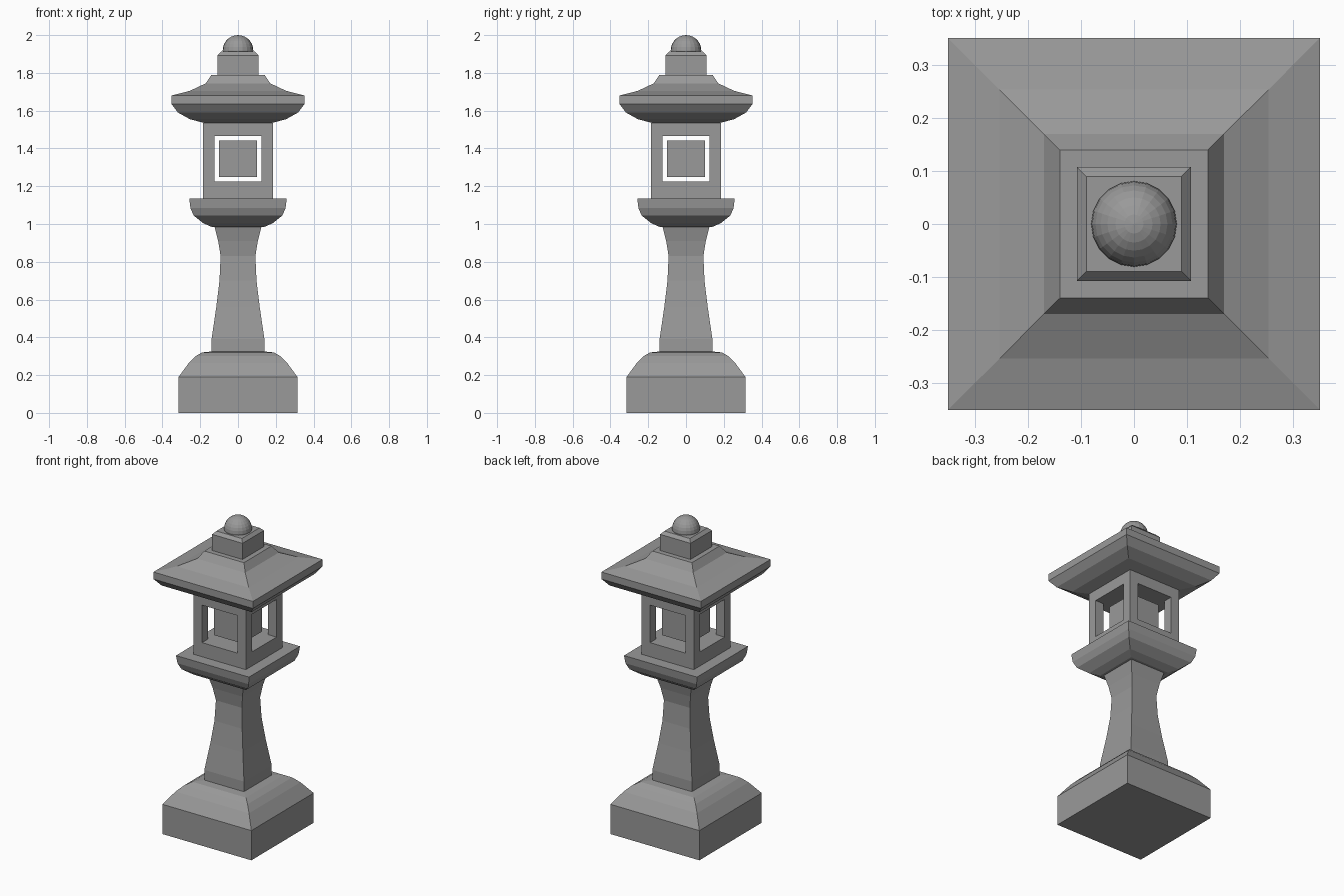
import bpy, bmesh
from mathutils import Matrix

cube = bpy.data.objects.get("Cube")
if cube:
    bpy.data.objects.remove(cube, do_unlink=True)

# One weathered stone colour for everything
stone = bpy.data.materials.new("grey_stone")
stone.use_nodes = True
stone.diffuse_color = (0.32, 0.32, 0.32, 1)
stone.node_tree.nodes["Principled BSDF"].inputs["Base Color"].default_value = (0.32, 0.32, 0.32, 1)


def finish(name, bm):
    bmesh.ops.recalc_face_normals(bm, faces=bm.faces)
    mesh = bpy.data.meshes.new(name)
    bm.to_mesh(mesh)
    bm.free()
    mesh.materials.append(stone)
    obj = bpy.data.objects.new(name, mesh)
    bpy.context.collection.objects.link(obj)
    return obj


def square_loft(name, profile):
    """Stack square rings given as (half width, height) and cap both ends."""
    bm = bmesh.new()
    rings = [[bm.verts.new((sx * h, sy * h, z))
              for sx, sy in ((-1, -1), (1, -1), (1, 1), (-1, 1))]
             for h, z in profile]
    for low, high in zip(rings, rings[1:]):
        for i in range(4):
            j = (i + 1) % 4
            bm.faces.new((low[i], low[j], high[j], high[i]))
    bm.faces.new(rings[0][::-1])
    bm.faces.new(rings[-1])
    return finish(name, bm)


def box(name, size, z):
    bm = bmesh.new()
    bmesh.ops.create_cube(bm, size=1, matrix=Matrix.Translation((0, 0, z)) @ Matrix.Diagonal((*size, 1)))
    return finish(name, bm)


# Foot and flared pillar
square_loft("base", [(0.315, 0), (0.315, 0.19), (0.26, 0.265), (0.225, 0.3),
                     (0.19, 0.32), (0.14, 0.325)])
square_loft("pillar", [(0.14, 0.325), (0.14, 0.39), (0.115, 0.56), (0.098, 0.7),
                       (0.092, 0.83), (0.105, 0.91), (0.125, 0.99)])

# Platform under the lamp chamber
square_loft("platform", [(0.14, 0.985), (0.185, 1.005), (0.235, 1.045),
                         (0.252, 1.085), (0.258, 1.135)])

# Lamp chamber with a window tunnel cut through each axis
chamber = box("lamp_chamber", (0.37, 0.37, 0.4), 1.335)
for size in ((0.25, 1, 0.24), (1, 0.25, 0.24)):
    cutter = box("window_cutter", size, 1.345)
    cutter.hide_render = True
    mod = chamber.modifiers.new("window", "BOOLEAN")
    mod.operation = "DIFFERENCE"
    mod.solver = "EXACT"
    mod.object = cutter
    bpy.context.view_layer.objects.active = chamber
    bpy.ops.object.modifier_apply(modifier=mod.name)
    bpy.data.objects.remove(cutter, do_unlink=True)

# Lamp block floating inside the chamber
box("lamp_block", (0.2, 0.2, 0.195), 1.345)

# Roof with curved underside, collar and stepped cap
square_loft("roof", [(0.18, 1.535), (0.255, 1.555), (0.318, 1.59), (0.352, 1.635),
                     (0.352, 1.68), (0.255, 1.705), (0.17, 1.745), (0.14, 1.79)])
square_loft("cap", [(0.108, 1.79), (0.108, 1.893), (0.09, 1.912)])

# Ball finial
bm = bmesh.new()
bmesh.ops.create_uvsphere(bm, u_segments=20, v_segments=14, radius=0.081,
                          matrix=Matrix.Translation((0, 0, 1.919)))
finish("finial", bm)
